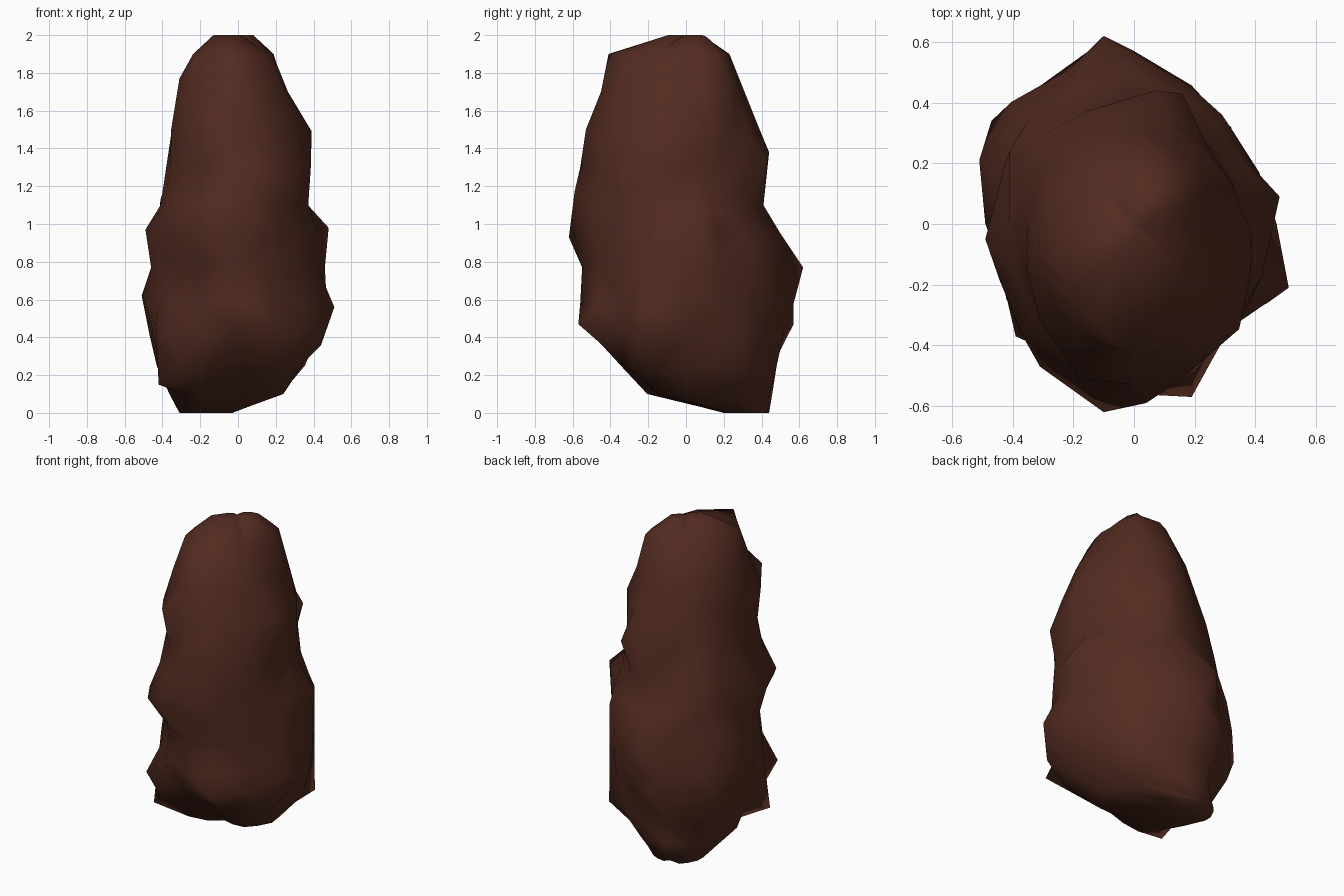
import bpy, bmesh, math
from mathutils import Vector

SIDES = 16
# Height, then reach towards E, NE, N, NW, W, SW, S, SE (N is the back)
RINGS = [
    (0.10, .24, .27, .44, .45, .36, .29, .13, .20),
    (0.25, .34, .45, .48, .54, .42, .46, .31, .40),
    (0.43, .43, .45, .52, .58, .45, .52, .51, .46),
    (0.58, .47, .45, .57, .57, .49, .45, .56, .47),
    (0.77, .46, .45, .56, .54, .46, .43, .55, .48),
    (0.95, .47, .42, .50, .49, .47, .52, .61, .47),
    (1.10, .37, .37, .41, .46, .41, .46, .60, .46),
    (1.30, .37, .35, .41, .42, .38, .42, .56, .49),
    (1.50, .38, .34, .39, .36, .35, .44, .53, .42),
    (1.70, .25, .29, .31, .30, .32, .38, .45, .34),
    (1.90, .18, .24, .23, .20, .22, .31, .40, .23),
    (2.00, .05, .13, .06, .01, .07, .15, .06, .01),
]
# Prominent corners of the stone: each pulls the nearest corner to it
TIPS = [
    (-.10, .62, .77), (.51, -.21, .56), (-.51, .21, .62), (-.49, -.05, .97),
    (.48, .09, .98), (-.10, -.62, .93), (.04, -.59, 1.17), (.19, -.57, .47),
    (.07, .44, 1.38), (.16, .43, 1.32), (-.41, .24, 1.13), (-.39, -.37, .40),
    (-.47, .34, .42), (.39, -.04, 1.49), (.29, .36, .85), (-.42, -.25, .15),
    (-.31, -.47, .93), (-.18, -.51, 1.55), (.25, -.43, 1.27), (.44, -.26, .36),
    (-.15, .57, .47), (-.05, -.41, 1.90), (-.13, -.08, 2.0), (.07, .11, 1.99),
    (-.31, .27, 0), (-.19, .44, .015), (0, .32, .015), (.32, .32, .21),
    (-.31, -.1, 1.77), (-.17, .46, .12),
]

bm = bmesh.new()


def add_ring(z, reach, cx=0, cy=0):
    """Sixteen-sided loop; in-between corners average their neighbours."""
    verts = []
    for i in range(SIDES):
        a = i * 2 * math.pi / SIDES
        r = reach[i // 2]
        if i % 2:
            r = (r + reach[(i // 2 + 1) % 8]) / 2 * .97
        verts.append(bm.verts.new((cx + r * math.cos(a), cy + r * math.sin(a), z)))
    return verts


# Small foot set towards the back, then the lumpy body
loops = [add_ring(0.0, [.14, .13, .12, .14, .16, .13, .12, .12], -.15, .32)]
loops += [add_ring(row[0], row[1:]) for row in RINGS]

# Sides and end caps
for low, high in zip(loops, loops[1:]):
    for i in range(SIDES):
        j = (i + 1) % SIDES
        bm.faces.new((low[i], low[j], high[j], high[i]))
bm.faces.new(loops[0][::-1])
bm.faces.new(loops[-1])

# Jutting corners
free = [v for ring in loops for v in ring]
for tip in map(Vector, TIPS):
    v = min(free, key=lambda c: (c.co - tip).length)
    v.co = tip
    free.remove(v)

bmesh.ops.triangulate(bm, faces=bm.faces[:])
bmesh.ops.recalc_face_normals(bm, faces=bm.faces[:])
for f in bm.faces:
    f.smooth = True

mesh = bpy.data.meshes.new("boulder")
bm.to_mesh(mesh)
bm.free()
boulder = bpy.data.objects.new("boulder", mesh)
bpy.context.collection.objects.link(boulder)

# One brown stone colour
stone = bpy.data.materials.new("dark brown stone")
stone.diffuse_color = (0.084, 0.024, 0.0145, 1)
mesh.materials.append(stone)
